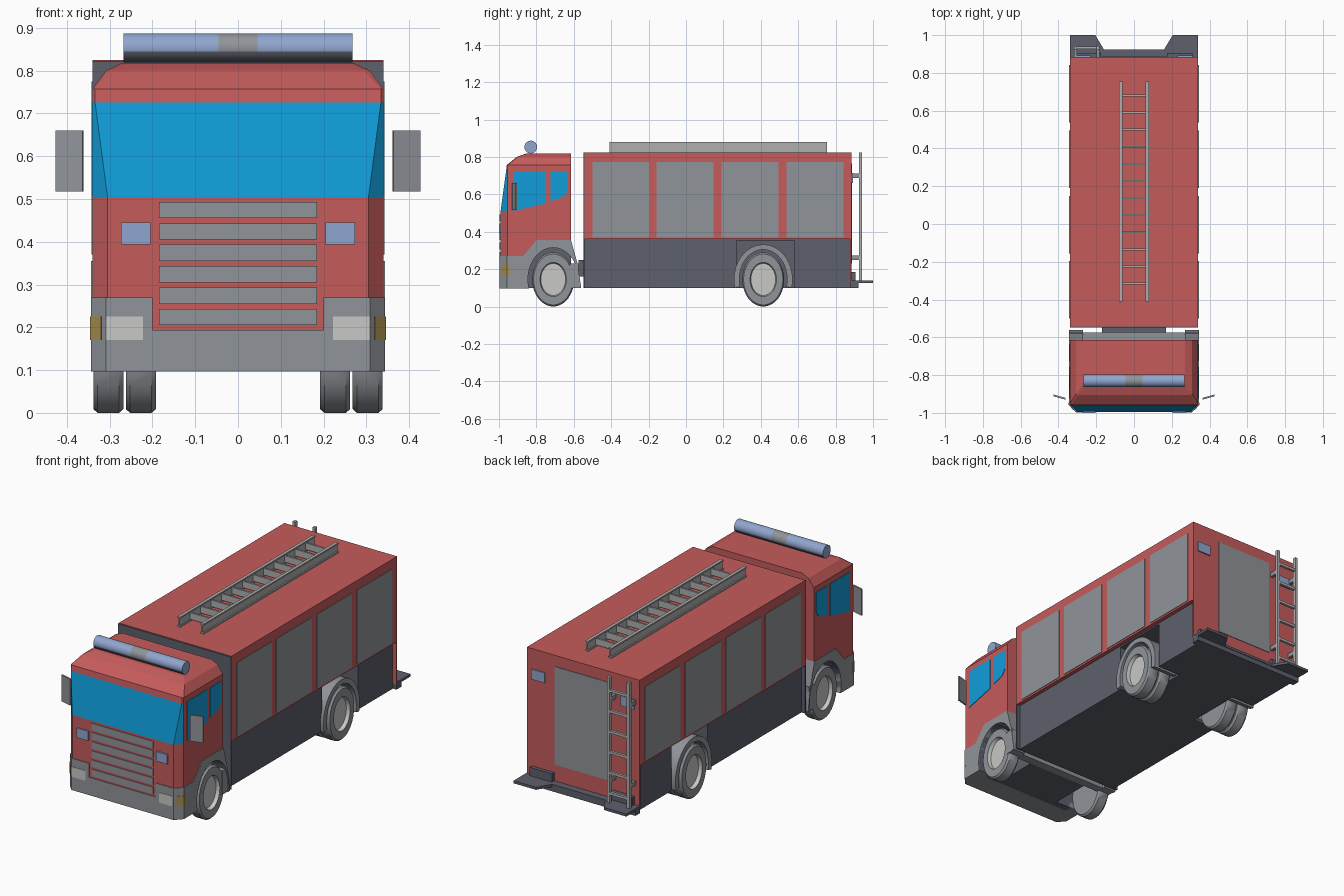
import bpy, bmesh, math
from mathutils import Vector

if "Cube" in bpy.data.objects:
    bpy.data.objects.remove(bpy.data.objects["Cube"])


def mat(name, r, g, b):
    m = bpy.data.materials.new(name)
    m.diffuse_color = (r, g, b, 1)
    m.use_nodes = True
    m.node_tree.nodes["Principled BSDF"].inputs["Base Color"].default_value = m.diffuse_color
    return m


RED = mat("red paint", .56, .105, .105)
GRAY = mat("mid gray", .28, .295, .32)
SLATE = mat("dark slate", .11, .115, .15)
GLASS = mat("window blue", .005, .34, .70)
LAMP = mat("lamp blue", .28, .38, .62)
PALE = mat("pale gray", .58, .58, .57)
AMBER = mat("amber", .40, .28, .08)
METAL = mat("ladder metal", .42, .43, .42)


def finish(name, bm, mats, smooth=False):
    bmesh.ops.recalc_face_normals(bm, faces=bm.faces)
    me = bpy.data.meshes.new(name)
    bm.to_mesh(me)
    bm.free()
    ob = bpy.data.objects.new(name, me)
    bpy.context.collection.objects.link(ob)
    for m in mats:
        me.materials.append(m)
    if smooth:
        bpy.context.view_layer.objects.active = ob
        bpy.ops.object.select_all(action='DESELECT')
        ob.select_set(True)
        bpy.ops.object.shade_smooth_by_angle(angle=math.radians(35))
    return ob


def loft(bm, rings):
    """Closed skin through rings of equal point count, capped at both ends."""
    vs = [[bm.verts.new(p) for p in r] for r in rings]
    n = len(vs[0])
    for a, b in zip(vs, vs[1:]):
        for i in range(n):
            bm.faces.new((a[i], a[(i + 1) % n], b[(i + 1) % n], b[i]))
    bm.faces.new(vs[0])
    bm.faces.new(vs[-1])


def prism(name, pts, axis, a, b, m, smooth=False):
    put = {'x': lambda p, t: (t, p[0], p[1]),
           'y': lambda p, t: (p[0], t, p[1]),
           'z': lambda p, t: (p[0], p[1], t)}[axis]
    bm = bmesh.new()
    loft(bm, [[put(p, t) for p in pts] for t in (a, b)])
    return finish(name, bm, [m], smooth)


def box(name, x0, x1, y0, y1, z0, z1, m):
    return prism(name, [(x0, y0), (x1, y0), (x1, y1), (x0, y1)], 'z', z0, z1, m)


def arc(cy, cz, ry, rz, a0, a1, n):
    return [(cy + ry * math.cos(math.radians(a0 + (a1 - a0) * i / n)),
             cz + rz * math.sin(math.radians(a0 + (a1 - a0) * i / n))) for i in range(n + 1)]


def cut(ob, cutter):
    md = ob.modifiers.new("cut", 'BOOLEAN')
    md.operation, md.solver, md.object = 'DIFFERENCE', 'EXACT', cutter
    bpy.context.view_layer.objects.active = ob
    bpy.ops.object.modifier_apply(modifier=md.name)


FW, RW, CZ = -.71, .413, .145      # wheel centres

# Cab shell: z, half width, corner y, front half width, front y
bm = bmesh.new()
rings = []
for z, w, yc, xf, yf in [(.1, .34, -.955, .305, -.992), (.505, .34, -.955, .305, -.992),
                         (.725, .34, -.955, .334, -.962), (.757, .34, -.953, .334, -.958),
                         (.80, .308, -.90, .295, -.905), (.818, .27, -.85, .26, -.855)]:
    rings.append([(-w, -.615, z), (-w, yc, z), (-xf, yf, z), (xf, yf, z), (w, yc, z), (w, -.615, z)])
loft(bm, rings)
for f in bm.faces:
    c = f.calc_center_median()
    f.material_index = 1
    if .505 < c.z < .725 and c.y < -.95:
        f.material_index = 2
    elif c.z < .11:
        f.material_index = 0
cab = finish("cab", bm, [SLATE, RED, GLASS])

# Lower body, main body, rear panel
lower = box("lower_body", -.318, .318, -.545, .88, .1, .36, SLATE)
box("body", -.34, .34, -.542, .885, .36, .825, RED)
box("body_front_wall", -.34, .34, -.548, -.54, .1, .823, SLATE)
box("rear_panel", -.34, .34, .878, .885, .13, .362, RED)
box("cab_link", -.17, .17, -.575, -.54, .16, .25, SLATE)
box("rear_mudguard", -.34, .34, -.62, -.575, .1, .23, GRAY)

# Bumper
box_pts = [(-.344, -.87), (-.344, -.957), (-.308, -.996), (.308, -.996), (.344, -.957), (.344, -.87)]
prism("bumper", box_pts, 'z', .097, .194, GRAY)

# Shutters: y range on both sides
for s in (-1, 1):
    for y0 in (-.50, -.157, .19, .537):
        box("side_shutter", s * .338, s * .343, y0, y0 + .304, .37, .774, GRAY)

    # Bumper ends and front fender with arch
    prism("bumper_end", [(s * .2, -.87), (s * .2, -.996), (s * .308, -.996), (s * .344, -.957),
                         (s * .344, -.87)], 'z', .194, .27, GRAY)
    fender = prism("front_fender", [(-.872, .097), (-.872, .27), (-.80, .355), (-.615, .355),
                                    (-.58, .23), (-.56, .1)], 'x', s * .27, s * .344, GRAY)
    cutter = prism("arch_cutter", arc(FW, CZ, .135, .17, 0, 350, 35), 'x', s * .18, s * .5, SLATE)
    cut(cab, cutter)
    cut(fender, cutter)
    bpy.data.objects.remove(cutter)
    cutter = box("notch_cutter", s * .18, s * .5, .27, .58, 0, .352, SLATE)
    cut(lower, cutter)
    bpy.data.objects.remove(cutter)
    prism("rear_arch", arc(RW, CZ, .157, .187, -14, 194, 24) + arc(RW, CZ, .128, .16, 194, -14, 24),
          'x', s * .19, s * .335, GRAY, True)

    # Cab side windows
    for pts in ([(-.925, .725), (-.755, .725), (-.755, .55), (-.925, .51)],
                [(-.725, .725), (-.635, .725), (-.635, .615), (-.655, .585), (-.725, .562)]):
        prism("side_window", pts, 'x', s * .337, s * .3425, GLASS)

    # Mirrors, front lamps, indicators
    prism("mirror", [(s * x, y) for x, y in [(.363, -.93), (.427, -.912), (.425, -.903), (.361, -.921)]],
          'z', .517, .66, GRAY)
    box("front_blue_lamp", s * .205, s * .273, -1.0, -.99, .393, .445, LAMP)
    box("headlight", s * .222, s * .308, -.998, -.994, .17, .225, PALE)
    prism("indicator", [(s * x, y) for x, y in [(.32, -.986), (.346, -.958), (.346, -.945),
                                                (.341, -.945), (.341, -.955), (.318, -.98)]],
          'z', .17, .225, AMBER)

    # Rear lamps and step blocks
    box("rear_blue_lamp", s * .23, s * .31, .884, .892, .66, .715, LAMP)
    box("rear_block", s * .175, s * .31, .884, .905, .135, .185, SLATE)

# Grille slats
for i in range(6):
    box("grille_slat", -.185, .185, -.996, -.99, .205 + .05 * i, .243 + .05 * i, GRAY)

# Rear shutter and step
box("rear_shutter", -.17, .17, .884, .888, .23, .765, GRAY)
box("rear_beam", -.34, .34, .88, .922, .1, .135, SLATE)
prism("rear_step", [(-.34, .885), (.34, .885), (.34, 1), (.205, 1), (.16, .925),
                    (-.16, .925), (-.205, 1), (-.34, 1)], 'z', .126, .14, SLATE)


# Wheels: lathed elliptical tyre with a recessed rim
def wheel(name, s, x0, x1, cy):
    n = 32
    prof = [(x0, .55), (x0, .94), (x0 + .01, 1), (x1 - .01, 1), (x1, .94), (x1, .63), (x1 - .02, .59)]
    bm = bmesh.new()
    loft(bm, [[(s * x, cy + .112 * f * math.cos(2 * math.pi * i / n),
                CZ + .145 * f * math.sin(2 * math.pi * i / n)) for i in range(n)] for x, f in prof])
    for f in bm.faces:
        c = f.calc_center_median()
        r = math.hypot((c.y - cy) / .112, (c.z - CZ) / .145)
        f.material_index = int(r < .62 and abs(c.x) > (x0 + x1) / 2)
    finish(name, bm, [GRAY, PALE], True)


for s in (-1, 1):
    wheel("front_wheel", s, .268, .338, FW)
    wheel("rear_outer_wheel", s, .268, .338, RW)
    wheel("rear_inner_wheel", s, .192, .262, RW)

# Light bar: blue ends, gray centre, dark underside
for name, x0, x1, m in (("light_bar_left", -.268, -.045, LAMP), ("light_bar_centre", -.045, .045, GRAY),
                        ("light_bar_right", .045, .268, LAMP)):
    ob = prism(name, arc(-.83, .853, .034, .034, 0, 345, 23), 'x', x0, x1, m, True)
    ob.data.materials.append(SLATE)
    for p in ob.data.polygons:
        if p.normal.z < -.3:
            p.material_index = 1

# Roof ladder: I-section rails and tall rungs
for s in (-1, 1):
    box("roof_ladder_web", s * .066, s * .072, -.41, .755, .83, .878, METAL)
    for z in (.825, .872):
        box("roof_ladder_flange", s * .062, s * .079, -.41, .755, z, z + .008, METAL)
for i in range(12):
    y = -.315 + .0905 * i
    box("roof_ladder_rung", -.068, .068, y - .005, y + .005, .834, .87, METAL)

# Rear ladder with brackets
for x in (-.31, -.19):
    box("rear_ladder_rail", x - .008, x + .008, .924, .942, .14, .825, METAL)
    for z in (.26, .70):
        box("rear_ladder_bracket", x - .008, x + .008, .884, .926, z - .012, z + .012, GRAY)
for i in range(6):
    z = .19 + .112 * i
    box("rear_ladder_rung", -.31, -.19, .926, .94, z - .007, z + .007, METAL)
